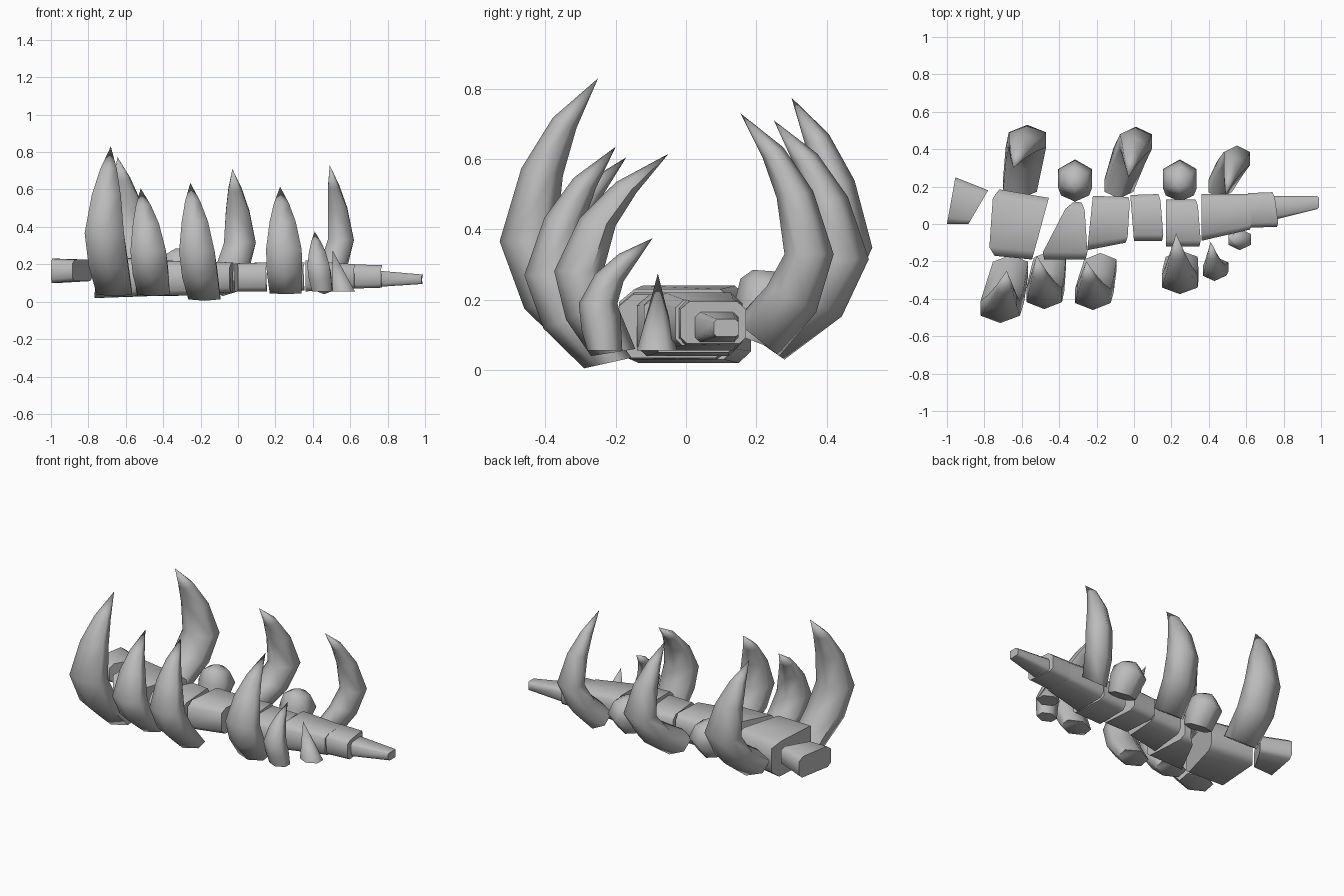
import bpy, bmesh, math
from mathutils import Vector

if "Cube" in bpy.data.objects:
    bpy.data.objects.remove(bpy.data.objects["Cube"], do_unlink=True)

bone = bpy.data.materials.new("bone_grey")
bone.use_nodes = True
color = (0.5, 0.5, 0.5, 1)
bone.diffuse_color = color
bone.node_tree.nodes["Principled BSDF"].inputs["Base Color"].default_value = color


def loft(name, rings, smooth=72):
    """Skin a closed solid over equal-sized rings of points."""
    bm = bmesh.new()
    loops = [[bm.verts.new(p) for p in ring] for ring in rings]
    for a, b in zip(loops, loops[1:]):
        for i in range(len(a)):
            j = (i + 1) % len(a)
            bm.faces.new((a[i], a[j], b[j], b[i]))
    bm.faces.new(loops[0])
    bm.faces.new(loops[-1])
    bmesh.ops.remove_doubles(bm, verts=bm.verts, dist=0.0005)
    bmesh.ops.recalc_face_normals(bm, faces=bm.faces)
    mesh = bpy.data.meshes.new(name)
    bm.to_mesh(mesh)
    bm.free()
    mesh.materials.append(bone)
    obj = bpy.data.objects.new(name, mesh)
    bpy.context.collection.objects.link(obj)
    bpy.ops.object.select_all(action="DESELECT")
    obj.select_set(True)
    bpy.context.view_layer.objects.active = obj
    bpy.ops.object.shade_smooth_by_angle(angle=math.radians(smooth))


def hexagon(outer, inner, half_width):
    """Six-sided section with corners at the outer and inner points."""
    outer, inner = Vector(outer), Vector(inner)
    mid, arm = (outer + inner) / 2, (outer - inner) / 2
    side = Vector((half_width / math.cos(math.pi / 6), 0, 0))
    return [mid + arm * math.cos(k * math.pi / 3) + side * math.sin(k * math.pi / 3)
            for k in range(6)]


def mix(a, b, t):
    return a + (b - a) * t


def rib(name, side, xs, ys, z_base, z_tip, width, depth, base_rise):
    """Curved horn: xs and ys hold base, widest and tip positions."""
    (xb, xm, xt), (yb, ym, yt) = xs, ys
    # x, outer y, height fraction, size, rise of the inner corner
    stations = [
        (xb, yb, 0, .9, base_rise),
        (mix(xb, xm, .6), mix(yb, ym, .68), .18, 1, .05 + base_rise / 4),
        (xm, ym, .42, 1, 0),
        (mix(xm, xt, .3), mix(ym, yt, .22), .68, .74, -.02),
        (mix(xm, xt, .65), mix(ym, yt, .54), .86, .42, -.03),
        (xt, yt, 1, 0, 0),
    ]
    rings = []
    for x, y, t, size, rise in stations:
        z = mix(z_base, z_tip, t)
        rings.append(hexagon((x, side * y, z),
                             (x, side * (y - depth * size), z + rise), width * size / 2))
    loft(name, rings)


# Ribs along the front
rib("front_rib_1", -1, (-.66, -.715, -.68), (.31, .53, .25), .03, .83, .21, .16, .03)
rib("front_rib_2", -1, (-.45, -.48, -.52), (.28, .455, .17), .03, .605, .19, .15, .03)
rib("front_rib_3", -1, (-.18, -.22, -.255), (.29, .46, .2), .005, .635, .19, .15, .03)
rib("front_rib_4", -1, (.255, .245, .225), (.27, .375, .05), .04, .615, .19, .14, .02)
rib("front_rib_5", -1, (.45, .43, .41), (.28, .305, .095), .055, .375, .12, .11, 0)

# Ribs along the back
rib("back_rib_1", 1, (-.61, -.57, -.645), (.28, .53, .3), .04, .775, .2, .16, .1)
rib("back_rib_2", 1, (-.08, .01, -.03), (.28, .52, .25), .03, .71, .17, .16, .1)
rib("back_rib_3", 1, (.46, .55, .49), (.265, .42, .155), .04, .73, .14, .14, .1)

# Small spike at the narrow end
loft("small_spike", [hexagon((.565, -.14, .055), (.565, -.025, .055), .06),
                     hexagon((.505, -.08, .275), (.505, -.08, .275), 0)])

# Broken rib stumps along the back
for number, x in enumerate((-.315, .245), 1):
    sections = [(.25, .12, .06, .11, .075), (.345, .14, .17, .2, .09),
                (.31, .155, .25, .26, .065), (.26, .19, .28, .285, .02)]
    loft(f"rib_stump_{number}",
         [hexagon((x, out, z), (x, inn, zi), w) for out, inn, z, zi, w in sections])

# Lightly chamfered vertebra section: fraction across, fraction up
SECTION = [(0, .15), (0, .82), (.13, 1), (.87, 1), (1, .82), (1, .15), (.9, 0), (.1, 0)]


def vertebra(name, left, right, z_left, z_right, bulge=(0, .02)):
    """Block between two end edges, each given as front x, y and back x, y."""
    rings = []
    for edge, heights, push in ((left, z_left, -bulge[0]), (right, z_right, bulge[1])):
        xf, yf, xb, yb = edge
        rings.append([Vector((mix(xf, xb, v) + push * (1 - (2 * v - 1) ** 2),
                              mix(yf, yb, v), mix(*heights, w))) for v, w in SECTION])
    loft(name, rings, 58)


# Spine from the wide end to the tail
vertebra("spine_end", (-1, 0, -.955, .25), (-.885, 0, -.78, .18), (.1, .23), (.11, .225), (0, 0))
vertebra("vertebra_1", (-.745, -.17, -.72, .185), (-.545, -.19, -.455, .14),
         (.02, .24), (.03, .23), (.07, 0))
vertebra("vertebra_2", (-.48, -.19, -.32, .12), (-.26, -.19, -.28, .115),
         (.03, .22), (.035, .215), (.06, .03))
vertebra("vertebra_3", (-.25, -.14, -.22, .15), (-.045, -.1, -.03, .145), (.04, .215), (.05, .21))
vertebra("vertebra_4", (0, -.09, -.02, .155), (.15, -.09, .13, .16), (.055, .205), (.055, .21))
vertebra("vertebra_5", (.17, -.12, .17, .13), (.35, -.12, .33, .13), (.055, .215), (.06, .21))
vertebra("vertebra_6", (.36, -.09, .36, .16), (.62, -.03, .61, .16), (.055, .22), (.07, .2))
vertebra("vertebra_7", (.61, -.02, .61, .165), (.765, -.015, .74, .17), (.07, .2), (.075, .195))
vertebra("tail_tip", (.76, .025, .75, .15), (.98, .08, .98, .15), (.08, .165), (.095, .145))
